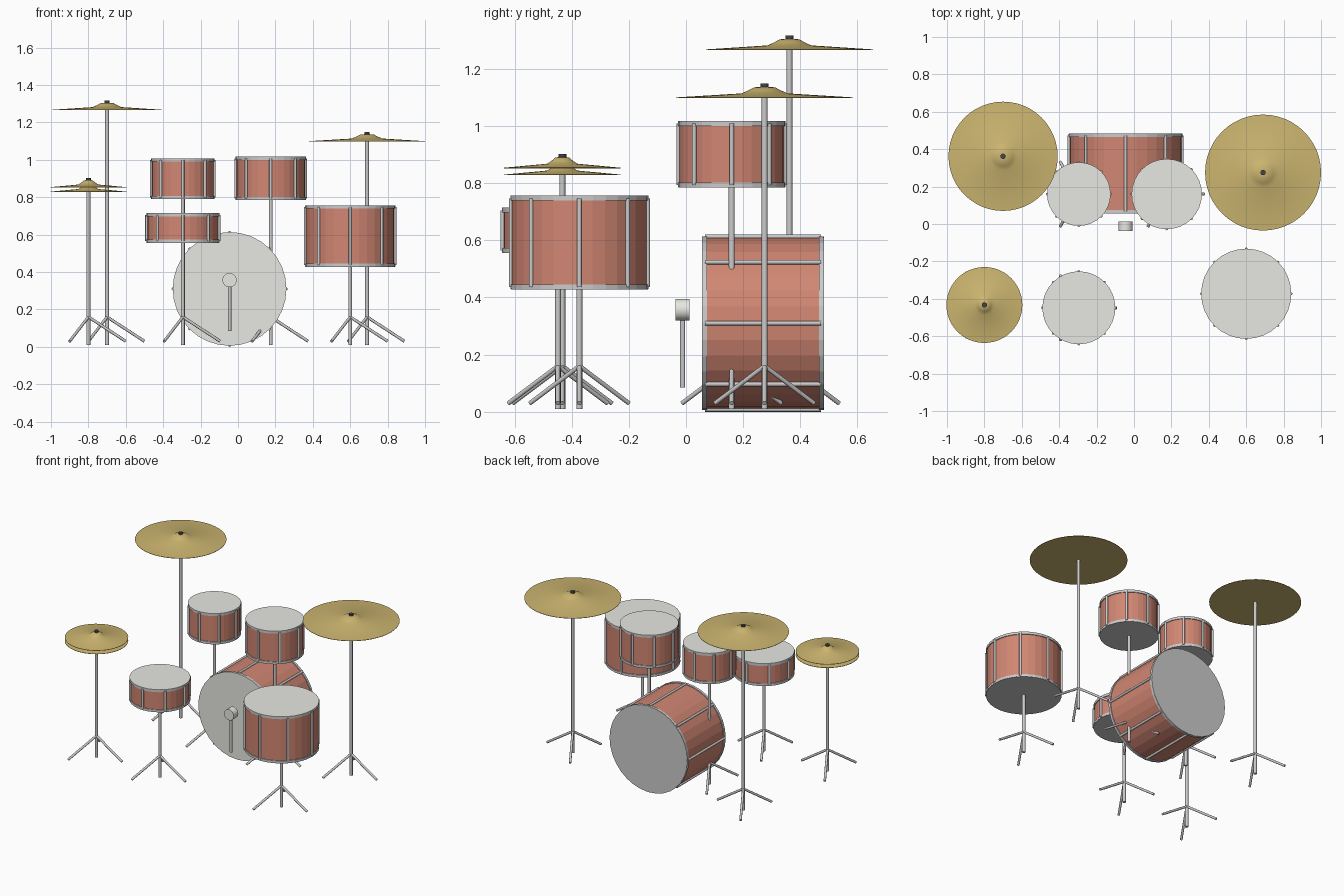
import bpy, math
from mathutils import Vector, Matrix

if "Cube" in bpy.data.objects:
    bpy.data.objects.remove(bpy.data.objects["Cube"])


def material(name, color):
    m = bpy.data.materials.new(name)
    m.diffuse_color = (*color, 1)
    m.use_nodes = True
    m.node_tree.nodes["Principled BSDF"].inputs["Base Color"].default_value = m.diffuse_color
    return m


SHELL = material("shell_lacquer", (0.64, 0.24, 0.17))
HEAD = material("drum_skin", (0.80, 0.80, 0.76))
BRASS = material("brass", (0.60, 0.46, 0.16))
DARK = material("dark_felt", (0.06, 0.06, 0.07))


def tube(name, a, b, r, mat=None, sides=12):
    """Capped cylinder from point a to point b."""
    a, b = Vector(a), Vector(b)
    d = b - a
    bpy.ops.mesh.primitive_cylinder_add(vertices=sides, radius=r, depth=d.length,
                                        location=(a + b) / 2)
    o = bpy.context.object
    o.rotation_mode = 'QUATERNION'
    o.rotation_quaternion = Vector((0, 0, 1)).rotation_difference(d)
    o.name = name
    if mat:
        o.data.materials.append(mat)
    return o


def smooth(o):
    bpy.ops.object.select_all(action='DESELECT')
    o.select_set(True)
    bpy.context.view_layer.objects.active = o
    bpy.ops.object.shade_smooth_by_angle(angle=math.radians(35))


def lathe(name, profile, location, mat, sides=48):
    """Closed solid from (radius, height) pairs, bottom to top."""
    verts, faces = [], []
    for r, z in profile:
        for i in range(sides):
            t = 2 * math.pi * i / sides
            verts.append((r * math.cos(t), r * math.sin(t), z))
    for k in range(len(profile) - 1):
        for i in range(sides):
            j = (i + 1) % sides
            faces.append((k * sides + i, k * sides + j,
                          (k + 1) * sides + j, (k + 1) * sides + i))
    faces.append(tuple(reversed(range(sides))))
    top = (len(profile) - 1) * sides
    faces.append(tuple(range(top, top + sides)))
    me = bpy.data.meshes.new(name)
    me.from_pydata(verts, [], faces)
    me.materials.append(mat)
    o = bpy.data.objects.new(name, me)
    o.location = location
    bpy.context.collection.objects.link(o)
    return o


def drum(name, base, r, h, axis=Matrix.Identity(3)):
    """Shell, two hoops, two skins and eight tension rods along the local z axis."""
    base = Vector(base)

    def at(x, y, z):
        return base + axis @ Vector((x, y, z))

    def ring(part, z0, z1, rad, mat=None):
        tube(f"{name}_{part}", at(0, 0, z0), at(0, 0, z1), rad, mat, 32)

    ring("shell", 0.012, h - 0.012, r - 0.005, SHELL)
    ring("bottom_skin", 0, 0.003, r - 0.001)
    ring("bottom_hoop", 0.002, 0.018, r)
    ring("top_hoop", h - 0.018, h - 0.002, r)
    ring("top_skin", h - 0.003, h, r, HEAD)
    for i in range(8):
        t = i * math.pi / 4
        x, y = (r - 0.002) * math.cos(t), (r - 0.002) * math.sin(t)
        smooth(tube(f"{name}_rod_{i + 1}", at(x, y, 0.01), at(x, y, h - 0.01), 0.008))


def stand(name, x, y, top):
    """Pole with three splayed legs."""
    smooth(tube(f"{name}_pole", (x, y, 0.01), (x, y, top), 0.0105))
    for i in range(3):
        t = i * 2 * math.pi / 3
        foot = (x + 0.2 * math.cos(t), y + 0.2 * math.sin(t), 0.03)
        smooth(tube(f"{name}_leg_{i + 1}", (x, y, 0.16), foot, 0.008))


def cymbal(name, x, y, z, r, nut=True):
    """Shallow plate with a raised bell, and a dark nut on top."""
    smooth(lathe(name, [(r, 0), (r, 0.002), (0.26 * r, 0.016), (0.18 * r, 0.027),
                        (0.12 * r, 0.037), (0.015, 0.039)], (x, y, z), BRASS))
    if nut:
        tube(f"{name}_nut", (x, y, z + 0.036), (x, y, z + 0.05), 0.014, DARK, 16)


# Drums carried on stands: name, x, y, bottom, top, radius
for name, x, y, z0, z1, r in [
    ("snare_drum", -0.295, -0.448, 0.555, 0.715, 0.195),
    ("small_tom", -0.295, 0.16, 0.79, 1.008, 0.17),
    ("large_tom", 0.175, 0.16, 0.784, 1.018, 0.188),
    ("floor_tom", 0.60, -0.373, 0.427, 0.757, 0.241),
]:
    drum(name, (x, y, z0), r, z1 - z0)
    stand(f"{name}_stand", x, y, z0 + 0.01)

# Bass drum lying on its side, playing skin towards the front
KX = -0.045
drum("bass_drum", (KX, 0.483, 0.31), 0.304, 0.427, Matrix.Rotation(math.pi / 2, 3, 'X'))

# Bass drum beater
tube("beater_stem", (KX, -0.012, 0.085), (KX, -0.012, 0.34), 0.009)
smooth(tube("beater_head", (KX, 0.013, 0.357), (KX, -0.037, 0.357), 0.038, HEAD, 24))

# Cymbals and their stands
for name, x, y, z, r in [
    ("crash_cymbal", -0.70, 0.362, 1.266, 0.292),
    ("ride_cymbal", 0.69, 0.275, 1.098, 0.31),
    ("hi_hat_top", -0.80, -0.433, 0.852, 0.203),
]:
    cymbal(name, x, y, z, r)
    stand(f"{name}_stand", x, y, z + 0.03)
cymbal("hi_hat_bottom", -0.80, -0.433, 0.828, 0.203, nut=False)
